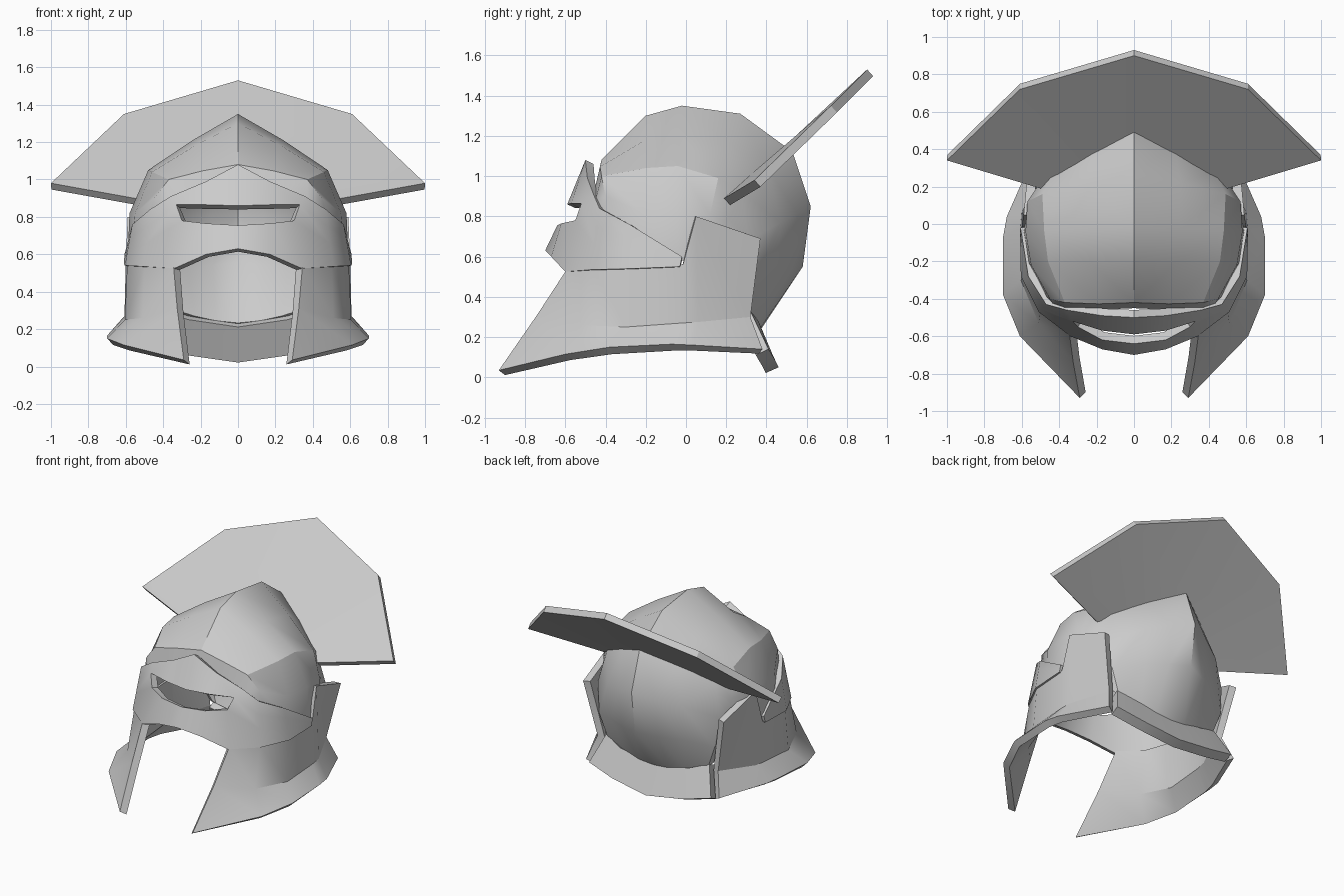
import bpy
import bmesh
from mathutils import Vector

cube = bpy.data.objects.get("Cube")
if cube:
    bpy.data.objects.remove(cube, do_unlink=True)

steel = bpy.data.materials.new("Grey steel")
steel.use_nodes = True
steel.diffuse_color = (.6, .6, .6, 1)
steel.node_tree.nodes["Principled BSDF"].inputs["Base Color"].default_value = (.6, .6, .6, 1)


def from_core(point):
    return point - Vector((0, .05, .6))


def up_front(point):
    return Vector((0, -1, 1))


def shell(name, columns, thickness, outward=from_core, gaps=()):
    """Skin a half grid of points, mirror it across x and thicken it inward."""
    bm = bmesh.new()
    grid = [[bm.verts.new(p) for p in column] for column in columns]
    for i, (a, b) in enumerate(zip(grid, grid[1:])):
        for j in range(len(a) - 1):
            if (i, j) not in gaps:
                bm.faces.new((a[j], a[j + 1], b[j + 1], b[j]))
    bm.normal_update()
    facing = sum(f.normal.dot(outward(f.calc_center_median())) * f.calc_area() for f in bm.faces)
    if facing < 0:
        bmesh.ops.reverse_faces(bm, faces=bm.faces)
    mesh = bpy.data.meshes.new(name)
    bm.to_mesh(mesh)
    bm.free()
    mesh.materials.append(steel)
    obj = bpy.data.objects.new(name, mesh)
    bpy.context.collection.objects.link(obj)
    bpy.ops.object.select_all(action='DESELECT')
    bpy.context.view_layer.objects.active = obj
    obj.select_set(True)
    mirror = obj.modifiers.new("Mirror", 'MIRROR')
    mirror.use_clip = True
    thick = obj.modifiers.new("Thickness", 'SOLIDIFY')
    thick.thickness = thickness
    thick.offset = -1
    for modifier in (mirror.name, thick.name):
        bpy.ops.object.modifier_apply(modifier=modifier)
    bpy.ops.object.shade_smooth_by_angle(angle=.5)


def blend(a, b, t):
    return Vector(a).lerp(Vector(b), t)


def rounded(ridge, shoulder, kink, hem):
    """Add a slightly bulged point between the ridge and the shoulder."""
    middle = blend(ridge, shoulder, .5)
    middle += from_core(middle).normalized() * .01
    return [ridge, middle, shoulder, kink, hem]


# Skull: arches from brow to nape, each from the ridge down the side
arches = [
    ((0, -.45, .95), (.37, -.45, .88), (.43, -.43, .84), (.46, -.41, .78)),
    ((0, -.42, 1.08), (.37, -.42, 1), (.45, -.4, .9), (.48, -.38, .76)),
    ((0, -.2, 1.3), (.46, -.2, 1.04), (.55, -.22, .82), (.57, -.2, .64)),
    ((0, -.02, 1.35), (.48, -.04, 1.05), (.58, -.04, .82), (.59, -.04, .58)),
    ((0, .27, 1.31), (.49, .16, .99), (.57, .12, .81), (.565, .08, .58)),
    ((0, .53, 1.12), (.43, .28, .92), (.51, .21, .79), (.53, .16, .58)),
    ((0, .62, .85), (.3, .47, .77), (.485, .31, .68), (.51, .22, .56)),
    ((0, .58, .55), (.28, .45, .52), (.46, .33, .47), (.48, .27, .44)),
    ((0, .36, .22), (.24, .35, .26), (.4, .32, .31), (.42, .29, .33)),
]
shell("skull_shell", [rounded(*arch) for arch in arches], .025)

# Neck guard: a flared strip below the nape
neck = [
    ((0, .37, .24), (0, .46, .05)),
    ((.27, .36, .28), (.28, .44, .09)),
    ((.41, .32, .33), (.485, .41, .14)),
]
shell("neck_guard", neck, .07)


# Visor: brow, eye slot and face plate, then wings along the sides
def wing(top, hem):
    return [top, blend(top, hem, .3), blend(top, hem, .6), hem]


visor = [
    ((0, -.5, 1.08), (0, -.59, .86), (0, -.64, .755), (0, -.7, .63)),
    ((.17, -.49, .99), (.17, -.57, .865), (.17, -.62, .765), (.17, -.67, .6)),
    ((.36, -.46, .91), (.33, -.52, .865), (.3, -.55, .78), (.34, -.6, .525)),
    wing((.47, -.43, .84), (.51, -.47, .535)),
    wing((.565, -.28, .76), (.605, -.28, .54)),
    wing((.607, -.02, .6), (.61, -.03, .55)),
]
shell("visor", visor, .045, gaps={(0, 1), (1, 1)})

# Cheek guards: upper edge, flare line and hem, from the front tip backwards
cheeks = [
    ((.345, -.59, .54), (.325, -.74, .31), (.29, -.93, .035)),
    ((.5, -.465, .545), (.51, -.53, .26), (.61, -.6, .115)),
    ((.592, -.28, .555), (.605, -.3, .25), (.7, -.38, .15)),
    ((.6, -.015, .56), (.607, -.02, .27), (.7, -.07, .165)),
    ((.59, .05, .8), (.6, .06, .275), (.68, .04, .16)),
    ((.56, .37, .69), (.48, .32, .3), (.53, .38, .14)),
]
shell("cheek_guards", cheeks, .05)

# Crest: a tilted fan standing across the skull
crest = [
    ((0, .47, 1.13), (0, .9, 1.53)),
    ((.3, .3, .99), (.61, .72, 1.35)),
    ((.5, .19, .89), (1, .34, .98)),
]
shell("crest", crest, .045, up_front)
